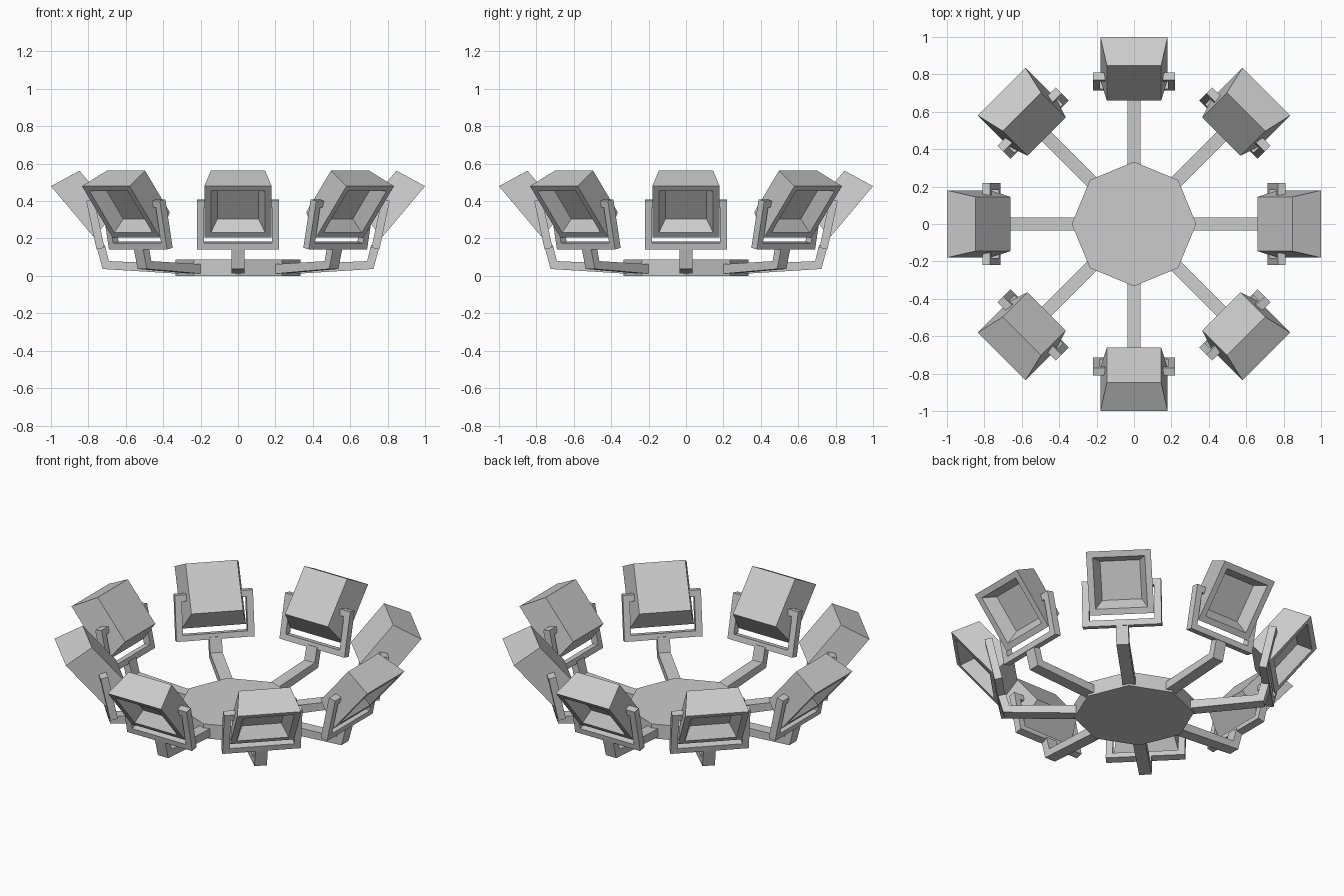
import bpy, bmesh
from math import sin, cos, pi, radians
from mathutils import Matrix, Vector

cube = bpy.data.objects.get("Cube")
if cube:
    bpy.data.objects.remove(cube, do_unlink=True)

COUNT = 8
grey = bpy.data.materials.new("light_grey")
grey.use_nodes = True
grey.diffuse_color = (0.6, 0.6, 0.6, 1)
grey.node_tree.nodes["Principled BSDF"].inputs["Base Color"].default_value = (0.6, 0.6, 0.6, 1)


def finish(bm, name):
    bmesh.ops.recalc_face_normals(bm, faces=bm.faces)
    mesh = bpy.data.meshes.new(name)
    bm.to_mesh(mesh)
    bm.free()
    mesh.materials.append(grey)
    return mesh


def place(mesh, name, angle=0):
    ob = bpy.data.objects.new(name, mesh)
    ob.rotation_euler.z = angle
    bpy.context.scene.collection.objects.link(ob)


def prism(name, points, origin, u, v, depth):
    """Outline in the u, v plane, extruded evenly to both sides."""
    bm = bmesh.new()
    u, v = Vector(u), Vector(v)
    n = u.cross(v).normalized() * depth
    face = bm.faces.new([bm.verts.new(Vector(origin) + u * a + v * b - n / 2)
                         for a, b in points])
    grown = bmesh.ops.extrude_face_region(bm, geom=[face])["geom"]
    bmesh.ops.translate(bm, vec=n, verts=[g for g in grown if isinstance(g, bmesh.types.BMVert)])
    return finish(bm, name)


def lamp_head():
    """Tapered housing with a tapered recess, opening outward and down."""
    tilt = radians(50)
    up = Vector((0, cos(tilt), sin(tilt)))
    inward = Vector((0, -sin(tilt), cos(tilt)))
    centre = Vector((0, 1.0, 0.48)) - up * 0.18
    bm = bmesh.new()
    rings = []
    # half width and depth: back, rim, recess mouth, recess floor
    for half, depth in ((0.145, 0.17), (0.18, 0), (0.145, 0), (0.11, 0.073)):
        rings.append([bm.verts.new(centre + Vector((a * half, 0, 0)) + up * b * half + inward * depth)
                      for a, b in ((-1, -1), (1, -1), (1, 1), (-1, 1))])
    for r, s in zip(rings, rings[1:]):
        for i in range(4):
            j = (i + 1) % 4
            bm.faces.new((r[i], r[j], s[j], s[i]))
    bm.faces.new(rings[0])
    bm.faces.new(rings[-1])
    return finish(bm, "lamp_head")


# Octagonal hub
bm = bmesh.new()
bmesh.ops.create_cone(bm, cap_ends=True, segments=COUNT, radius1=0.333, radius2=0.333,
                      depth=0.088, matrix=Matrix.Translation((0, 0, 0.044)))
place(finish(bm, "hub"), "hub")

# Bent support arm: profile in radius and height
support = prism("support_arm",
                [(0.26, 0.008), (0.724, 0.037), (0.756, 0.155), (0.712, 0.165), (0.69, 0.079), (0.26, 0.06)],
                (0, 0, 0), (0, 1, 0), (0, 0, 1), 0.07)

# U-shaped yoke with inward hooks, leaning outward
half = [(0.22, 0), (0.22, 0.265), (0.148, 0.265), (0.148, 0.228), (0.182, 0.228), (0.182, 0.034)]
lean = radians(12)
yoke = prism("yoke", half + [(-a, b) for a, b in reversed(half)],
             (0, 0.735, 0.146), (1, 0, 0), (0, sin(lean), cos(lean)), 0.043)

head = lamp_head()
for k in range(COUNT):
    for part in (support, yoke, head):
        place(part, f"{part.name}_{k + 1}", 2 * pi * k / COUNT)
